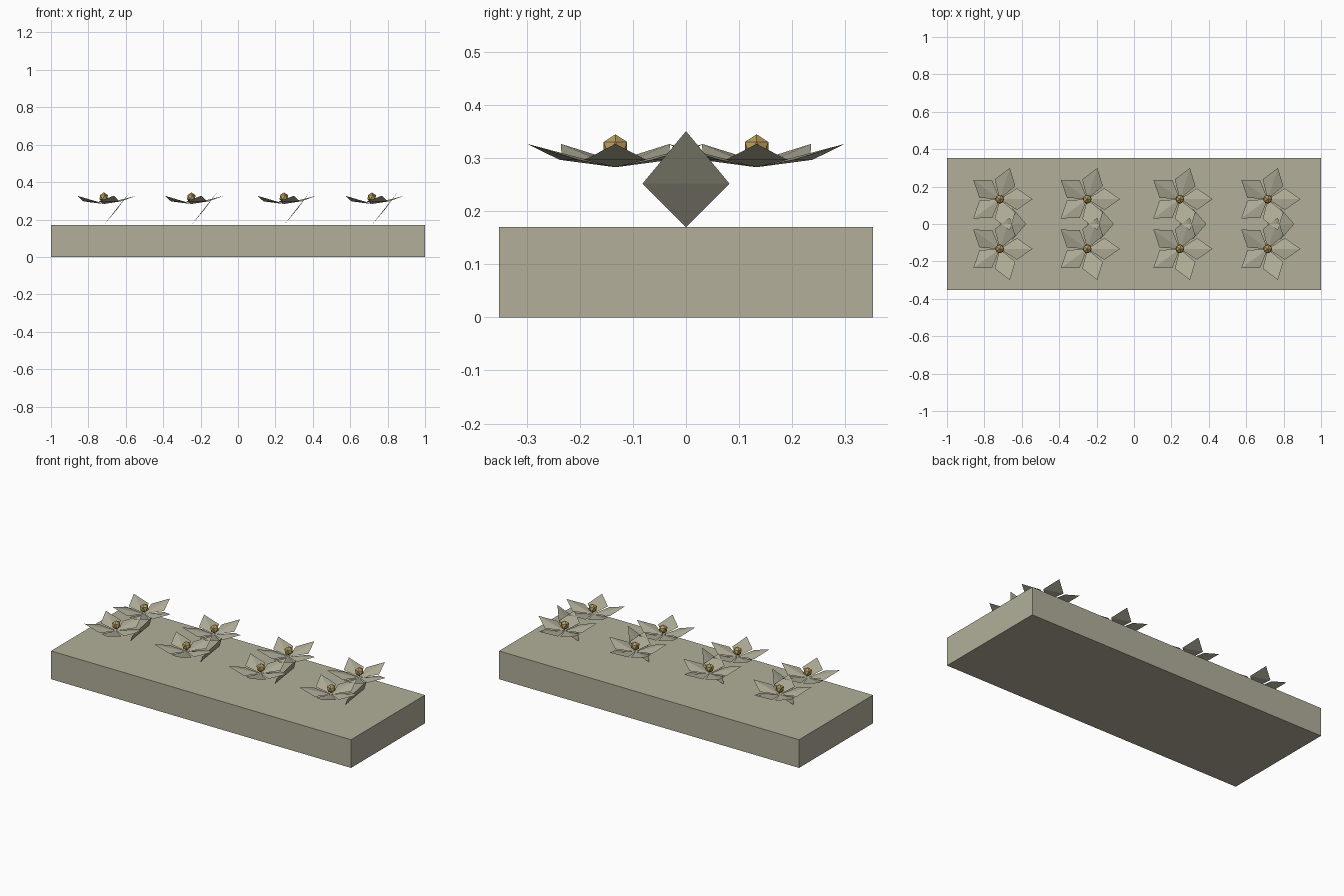
import bpy, bmesh, math
from mathutils import Matrix, Vector

if "Cube" in bpy.data.objects:
    bpy.data.objects.remove(bpy.data.objects["Cube"])


def material(name, rgb):
    m = bpy.data.materials.new(name)
    m.diffuse_color = (*rgb, 1)
    m.use_nodes = True
    m.node_tree.nodes["Principled BSDF"].inputs["Base Color"].default_value = m.diffuse_color
    return m


STONE = material("pale stone", (0.445, 0.428, 0.322))
GOLD = material("dull gold", (0.50, 0.345, 0.11))


def finish(name, bm, mat, loc=(0, 0, 0)):
    bmesh.ops.recalc_face_normals(bm, faces=bm.faces)
    me = bpy.data.meshes.new(name)
    bm.to_mesh(me)
    bm.free()
    me.materials.append(mat)
    ob = bpy.data.objects.new(name, me)
    ob.location = loc
    bpy.context.collection.objects.link(ob)
    return ob


def blade(bm, base, side, tip, half_width, angle=0):
    """Thin ridged diamond: straight ridge on top, flatter folded underside."""
    rot = Matrix.Rotation(angle, 3, 'Z')
    pts = [(base[0], 0, base[1]), (side[0], -half_width, side[1]),
           (tip[0], 0, tip[1]), (side[0], half_width, side[1])]
    b, r, t, l = [bm.verts.new(rot @ Vector(p)) for p in pts]
    for f in ((b, r, t), (b, t, l), (b, l, r), (t, r, l)):
        bm.faces.new(f)


# base block
bm = bmesh.new()
bmesh.ops.create_cube(bm, size=1)
bmesh.ops.scale(bm, vec=(2, 0.704, 0.17), verts=bm.verts)
bmesh.ops.translate(bm, vec=(0, 0, 0.085), verts=bm.verts)
finish("base_block", bm, STONE)

# four clusters: a pair of flowers with one slanted leaf between them
for x in (-0.718, -0.25, 0.245, 0.715):
    bm = bmesh.new()
    blade(bm, (0, 0.17), (0.07, 0.252), (0.142, 0.351), 0.082)
    finish("leaf", bm, STONE, (x, 0, 0))

    for y in (-0.133, 0.133):
        # five petals
        bm = bmesh.new()
        for i in range(5):
            blade(bm, (0, 0.283), (0.092, 0.297), (0.175, 0.327), 0.058,
                  i * math.tau / 5)
        finish("flower_petals", bm, STONE, (x, y, 0))
        # faceted centre
        bm = bmesh.new()
        bmesh.ops.create_icosphere(bm, subdivisions=1, radius=0.026)
        finish("flower_centre", bm, GOLD, (x, y, 0.319))
